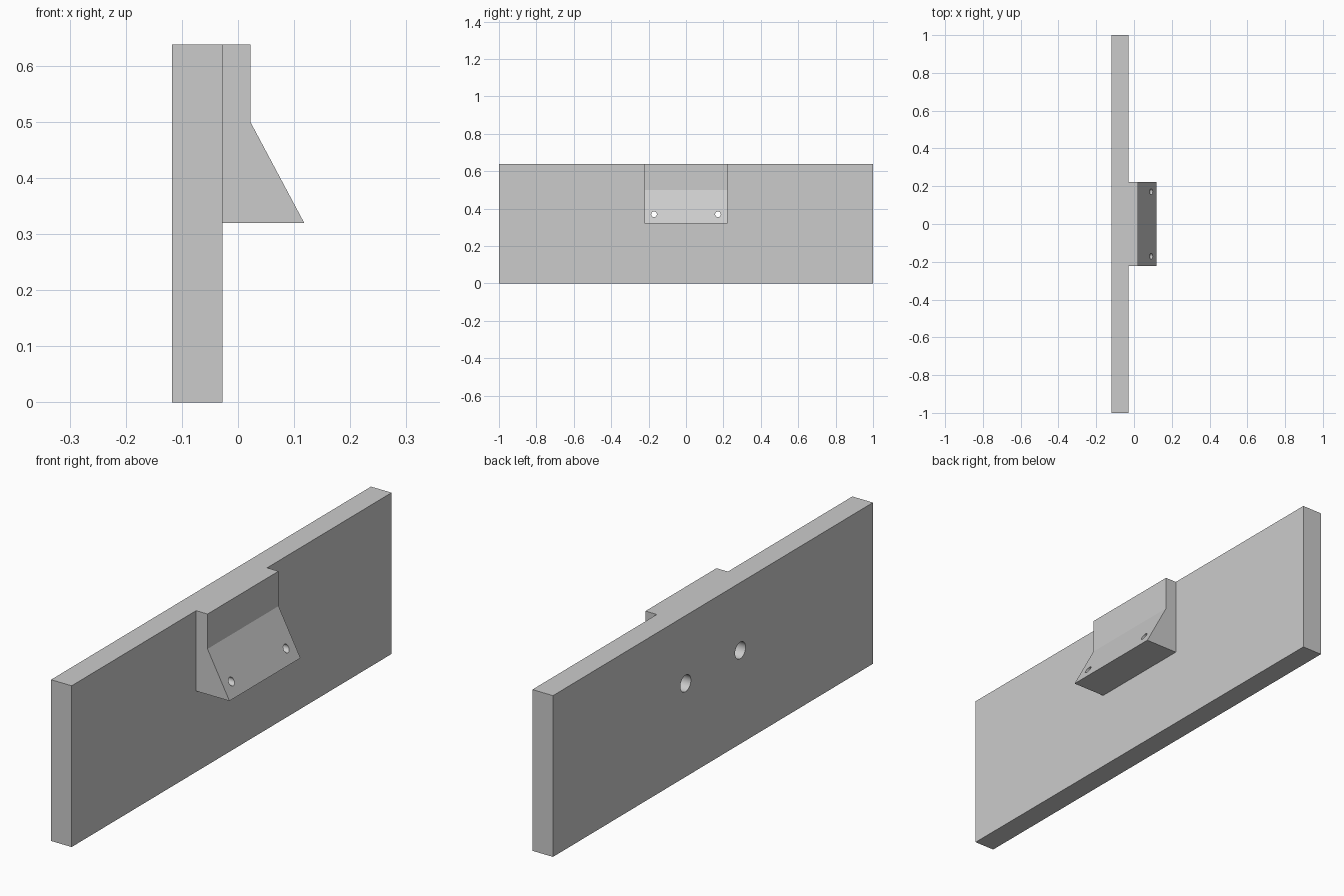
import bpy
import bmesh
import math

if "Cube" in bpy.data.objects:
    bpy.data.objects.remove(bpy.data.objects["Cube"], do_unlink=True)

BACK, FACE, TOP = -0.118, -0.028, 0.638
HOLE_Z, HOLE_Y = 0.37, 0.171

grey = bpy.data.materials.new("plain grey")
grey.use_nodes = True
colour = (0.6, 0.6, 0.6, 1)
grey.diffuse_color = colour
grey.node_tree.nodes["Principled BSDF"].inputs["Base Color"].default_value = colour


def prism(name, outline, half_width):
    """Extrude an x-z outline along y, centred on y = 0."""
    bm = bmesh.new()
    face = bm.faces.new([bm.verts.new((x, -half_width, z)) for x, z in outline])
    grown = bmesh.ops.extrude_face_region(bm, geom=[face])["geom"]
    moved = [v for v in grown if isinstance(v, bmesh.types.BMVert)]
    bmesh.ops.translate(bm, verts=moved, vec=(0, 2 * half_width, 0))
    bmesh.ops.recalc_face_normals(bm, faces=bm.faces[:])
    mesh = bpy.data.meshes.new(name)
    bm.to_mesh(mesh)
    bm.free()
    mesh.materials.append(grey)
    obj = bpy.data.objects.new(name, mesh)
    bpy.context.collection.objects.link(obj)
    return obj


def bore(name, radius, start, end, y):
    """Cylinder along x used to cut a hole."""
    bpy.ops.mesh.primitive_cylinder_add(
        vertices=32, radius=radius, depth=end - start,
        location=((start + end) / 2, y, HOLE_Z), rotation=(0, math.pi / 2, 0))
    obj = bpy.context.object
    obj.name = name
    obj.hide_render = True
    obj.data.materials.append(grey)
    return obj


def combine(target, tool, operation):
    """Apply a boolean and discard the tool object."""
    mod = target.modifiers.new(operation.lower(), "BOOLEAN")
    mod.operation = operation
    mod.solver = "EXACT"
    mod.object = tool
    bpy.context.view_layer.objects.active = target
    bpy.ops.object.modifier_apply(modifier=mod.name)
    bpy.data.objects.remove(tool, do_unlink=True)


# Long upright plate
plate = prism("mounting_plate",
              [(BACK, 0), (FACE, 0), (FACE, TOP), (BACK, TOP)], 1.0)

# Wedge block rooted inside the plate
wedge = prism("wedge_block",
              [(FACE - 0.04, 0.32), (0.118, 0.32), (0.022, 0.5),
               (0.022, TOP), (FACE - 0.04, TOP)], 0.222)
combine(plate, wedge, "UNION")

# Stepped screw holes, wide at the back
for side in (-1, 1):
    y = side * HOLE_Y
    combine(plate, bore("wide_bore", 0.033, BACK - 0.05, 0.0, y), "DIFFERENCE")
    combine(plate, bore("narrow_bore", 0.015, -0.05, 0.2, y), "DIFFERENCE")

# Smooth bores, crisp edges
bpy.ops.object.select_all(action="DESELECT")
plate.select_set(True)
bpy.context.view_layer.objects.active = plate
bpy.ops.object.shade_smooth_by_angle(angle=math.radians(25))
